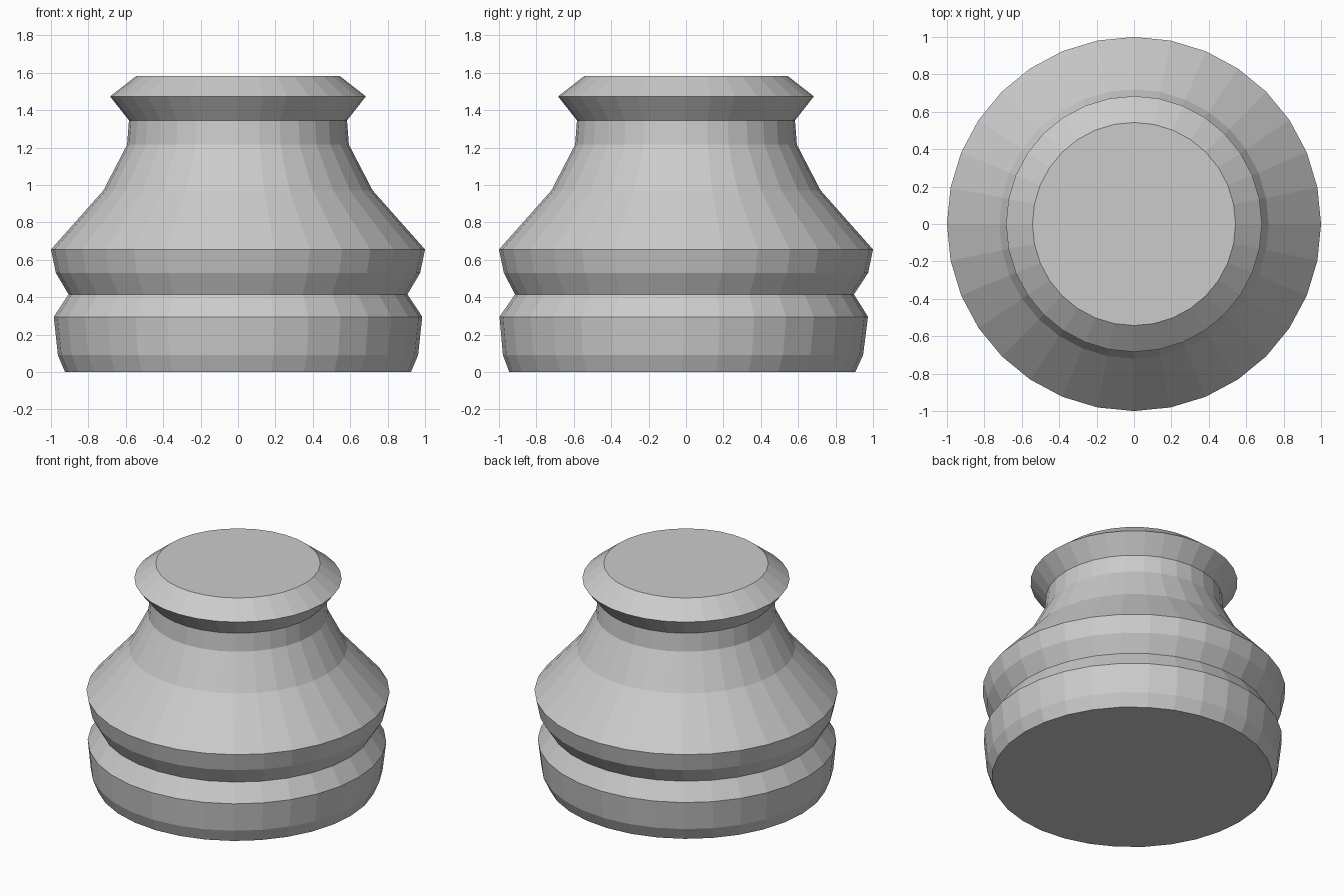
import bpy, bmesh, math

if "Cube" in bpy.data.objects:
    bpy.data.objects.remove(bpy.data.objects["Cube"])

SIDES = 32
# radius, height, centre shift in y
profile = [
    (0.925, 0.00, -0.02), (0.963, 0.09, -0.016), (0.985, 0.295, -0.012),
    (0.906, 0.415, -0.008), (0.974, 0.53, 0), (1.0, 0.655, 0),
    (0.72, 0.97, 0), (0.593, 1.215, 0), (0.583, 1.345, 0),
    (0.684, 1.473, 0), (0.543, 1.583, 0),
]

mat = bpy.data.materials.new("light grey")
mat.diffuse_color = (0.6, 0.6, 0.6, 1)
mat.use_nodes = True
mat.node_tree.nodes["Principled BSDF"].inputs["Base Color"].default_value = mat.diffuse_color

# turned pot body: stacked rings closed by flat caps
bm = bmesh.new()
rings = []
for r, z, dy in profile:
    rings.append([bm.verts.new((r * math.cos(2 * math.pi * i / SIDES),
                                r * math.sin(2 * math.pi * i / SIDES) + dy, z))
                  for i in range(SIDES)])
for a, b in zip(rings, rings[1:]):
    for i in range(SIDES):
        j = (i + 1) % SIDES
        bm.faces.new((a[i], a[j], b[j], b[i]))
bm.faces.new(rings[0][::-1])
bm.faces.new(rings[-1])
mesh = bpy.data.meshes.new("pot_body")
bm.to_mesh(mesh)
bm.free()
mesh.materials.append(mat)
bpy.context.collection.objects.link(bpy.data.objects.new("pot_body", mesh))
